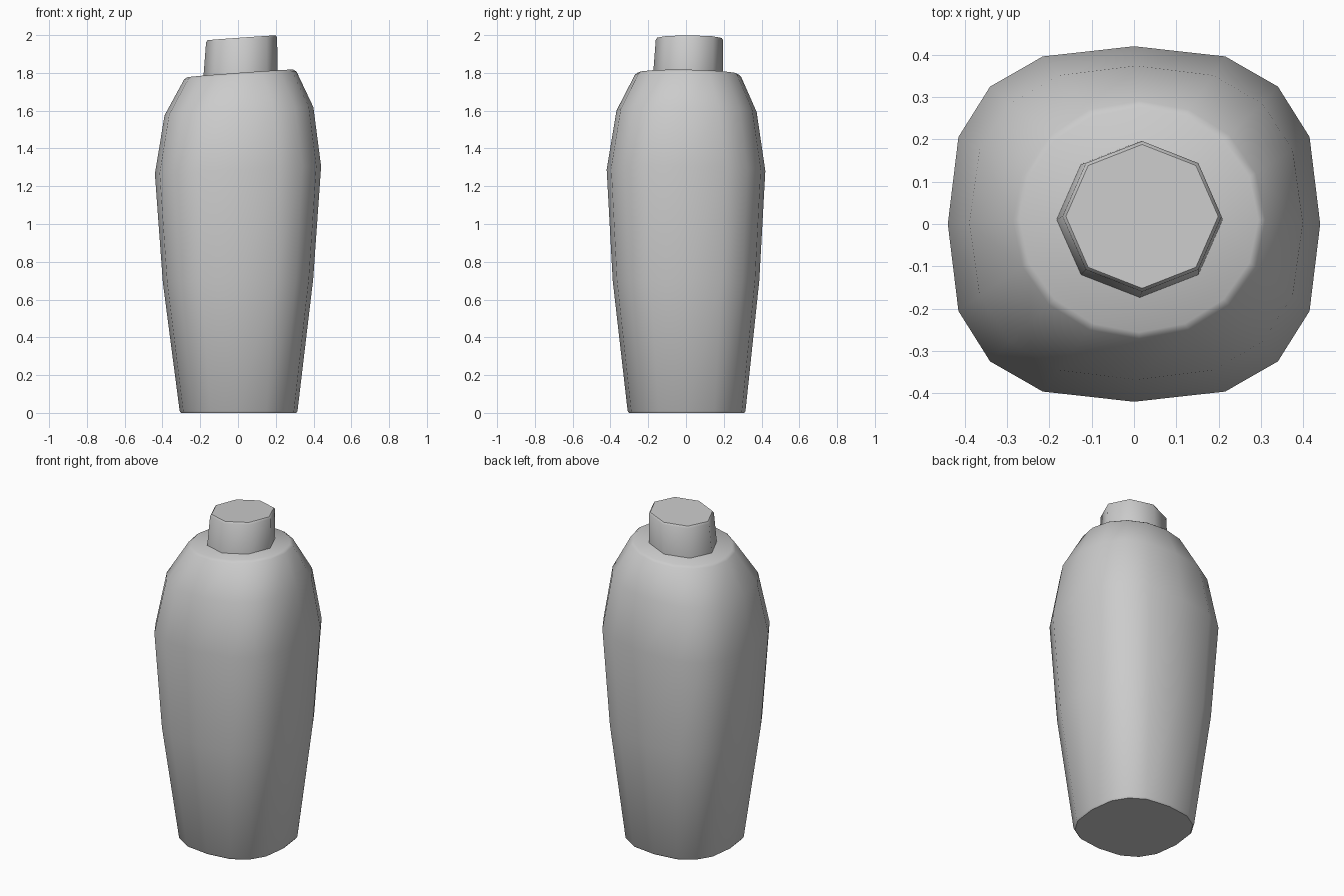
import bpy, bmesh, math

if "Cube" in bpy.data.objects:
    bpy.data.objects.remove(bpy.data.objects["Cube"])


def spow(v, p):
    return math.copysign(abs(v) ** p, v)


def loft(name, sides, rings, angle):
    """Skin stacked rings: (z, x radius, y radius, roundness, centre x, centre y, x tilt, y tilt)."""
    bm = bmesh.new()
    loops = []
    for z, rx, ry, p, cx, cy, tx, ty in rings:
        loop = []
        for i in range(sides):
            a = 2 * math.pi * i / sides
            x = rx * spow(round(math.cos(a), 6), p)
            y = ry * spow(round(math.sin(a), 6), p)
            loop.append(bm.verts.new((cx + x, cy + y, z + tx * x + ty * y)))
        loops.append(loop)
    for low, high in zip(loops, loops[1:]):
        for i in range(sides):
            j = (i + 1) % sides
            bm.faces.new((low[i], low[j], high[j], high[i]))
    bm.faces.new(loops[0][::-1])
    bm.faces.new(loops[-1])
    bmesh.ops.recalc_face_normals(bm, faces=bm.faces)
    mesh = bpy.data.meshes.new(name)
    bm.to_mesh(mesh)
    bm.free()
    obj = bpy.data.objects.new(name, mesh)
    bpy.context.collection.objects.link(obj)
    bpy.ops.object.select_all(action='DESELECT')
    bpy.context.view_layer.objects.active = obj
    obj.select_set(True)
    bpy.ops.object.shade_smooth_by_angle(angle=math.radians(angle))
    return obj


# Body: round foot, squarish belly, round tilted shoulder
loft("bottle_body", 16, [
    (0.00, 0.305, 0.305, 0.78, 0.003, 0.003, 0.000, 0.000),
    (0.01, 0.312, 0.312, 0.78, 0.003, 0.003, 0.000, 0.000),
    (0.70, 0.398, 0.388, 0.75, 0.000, 0.000, 0.020, 0.000),
    (1.285, 0.440, 0.420, 0.743, 0.000, 0.000, 0.045, -0.010),
    (1.597, 0.394, 0.371, 0.80, 0.005, 0.003, 0.055, -0.010),
    (1.785, 0.298, 0.281, 0.97, 0.012, 0.010, 0.072, -0.015),
    (1.797, 0.282, 0.266, 1.00, 0.012, 0.010, 0.072, -0.015),
], 50)

# Cap: eight-sided, slightly tapered, tilted with the shoulder
loft("bottle_cap", 8, [
    (1.78, 0.197, 0.185, 1.0, 0.013, 0.010, 0.070, -0.010),
    (1.975, 0.188, 0.178, 1.0, 0.019, 0.018, 0.070, -0.005),
    (1.986, 0.180, 0.170, 1.0, 0.019, 0.018, 0.070, -0.005),
], 50)
